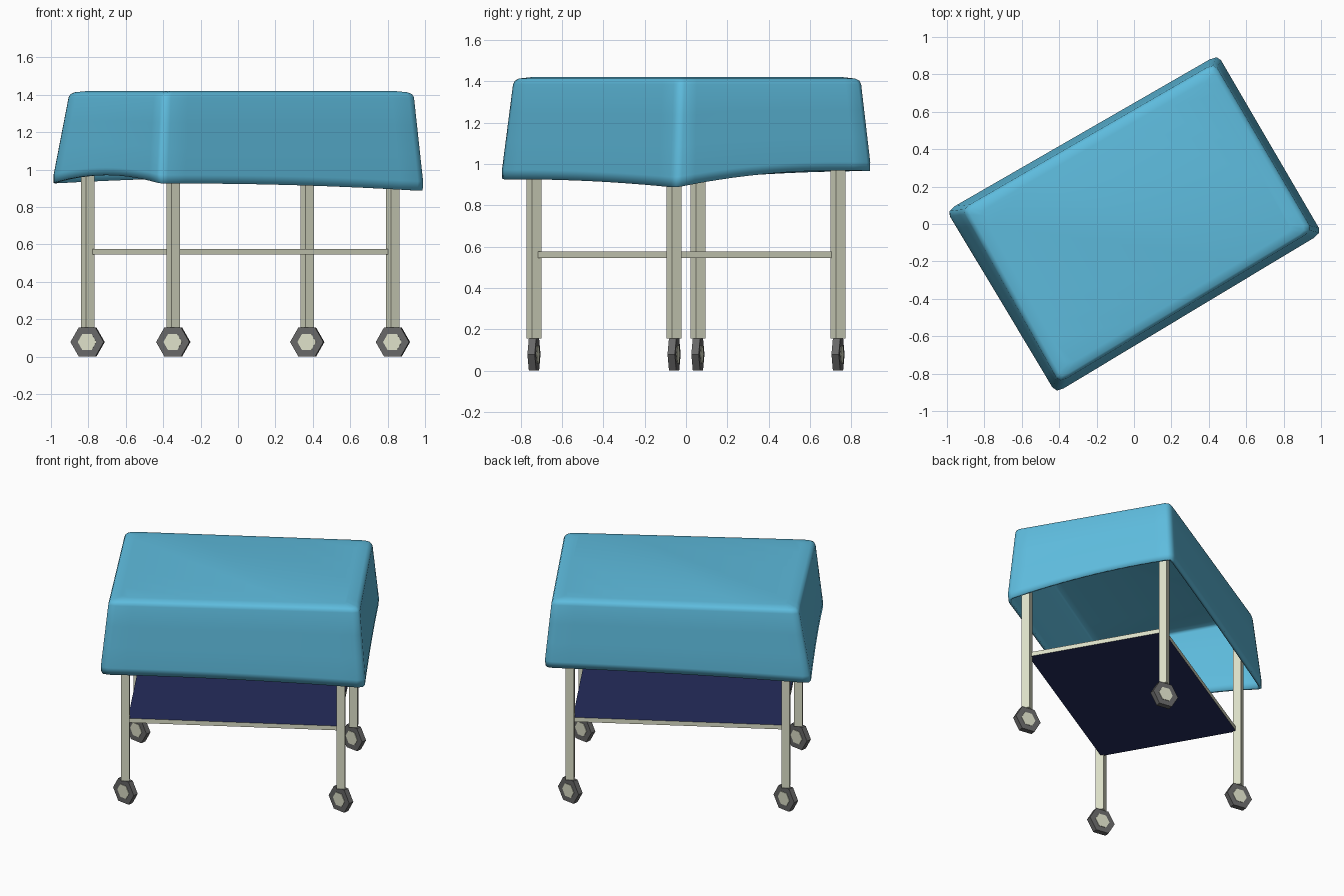
import bpy, bmesh, math
from mathutils import Vector, Matrix

if "Cube" in bpy.data.objects:
    bpy.data.objects.remove(bpy.data.objects["Cube"])


def material(name, rgb):
    m = bpy.data.materials.new(name)
    m.use_nodes = True
    m.diffuse_color = (*rgb, 1)
    m.node_tree.nodes["Principled BSDF"].inputs["Base Color"].default_value = (*rgb, 1)
    return m


BLUE = material("sky blue cloth", (0.112, 0.503, 0.73))
CREAM = material("cream frame", (0.72, 0.74, 0.58))
NAVY = material("navy shelf", (0.018, 0.026, 0.109))
GREY = material("grey rubber", (0.135, 0.135, 0.135))


def finish(name, bm, *mats):
    bmesh.ops.recalc_face_normals(bm, faces=bm.faces)
    me = bpy.data.meshes.new(name)
    bm.to_mesh(me)
    bm.free()
    for m in mats:
        me.materials.append(m)
    ob = bpy.data.objects.new(name, me)
    bpy.context.collection.objects.link(ob)
    return ob


def box(name, centre, size, turn, *mats):
    bm = bmesh.new()
    place = Matrix.Translation(centre) @ Matrix.Rotation(turn, 4, 'Z') @ Matrix.Diagonal((*size, 1))
    bmesh.ops.create_cube(bm, size=1, matrix=place)
    return finish(name, bm, *mats)


def hex_disc(name, centre, radius, depth, turn, mat):
    bm = bmesh.new()
    # point of the hexagon lies along x, axle along y
    place = (Matrix.Translation(centre) @ Matrix.Rotation(turn, 4, 'Z')
             @ Matrix.Rotation(math.pi / 2, 4, 'X') @ Matrix.Rotation(math.pi / 2, 4, 'Z'))
    bmesh.ops.create_cone(bm, cap_ends=True, segments=6, radius1=radius,
                          radius2=radius, depth=depth, matrix=place)
    # make sure a flat side is at the bottom
    if min(v.co.z for v in bm.verts) < centre.z - radius * 0.95:
        bmesh.ops.rotate(bm, verts=bm.verts, cent=centre, matrix=Matrix.Rotation(
            math.pi / 6, 3, Vector((-math.sin(turn), math.cos(turn), 0))))
    return finish(name, bm, mat)


# Legs and wheels, at the corners of a rectangle turned on the floor
TURN = math.radians(30)
WHEEL_TURN = math.radians(-9)
spin = Matrix.Rotation(TURN, 3, 'Z')
middle = Vector((0.012, 0, 0))
for side_x, end in ((-1, "right"), (1, "left")):
    for side_y, row in ((-1, "front"), (1, "back")):
        foot = middle + spin @ Vector((side_x * 0.678, side_y * 0.458, 0))
        tag = f"{row}_{end}"
        box(f"{tag}_leg", foot + Vector((0, 0, 0.765)), (0.053, 0.053, 1.22), TURN, CREAM)
        axle = foot + Vector((0, 0, 0.078))
        hex_disc(f"{tag}_wheel", axle, 0.09, 0.036, WHEEL_TURN, GREY)
        hex_disc(f"{tag}_hub", axle, 0.05, 0.042, WHEEL_TURN, CREAM)

# Shelf: navy faces above and below, cream edges
shelf = box("shelf", middle + Vector((0, 0, 0.56)), (1.326, 0.902, 0.03), TURN, CREAM, NAVY)
for p in shelf.data.polygons:
    p.material_index = int(abs(p.normal.z) > 0.5)

# Cloth cover: hem corners, top corners and how far each hem side arches
hem = [Vector(c) for c in ((-0.42, -0.91, 0.925), (1.01, -0.05, 0.885),
                           (0.45, 0.91, 0.965), (-1.01, 0.07, 0.925))]
crown = [Vector(c) for c in ((-0.40, -0.85, 1.385), (0.955, -0.035, 1.385),
                             (0.43, 0.86, 1.385), (-0.92, 0.08, 1.385))]
ARCH = (0.012, 0.03, 0.01, 0.045)
STEPS = 14
TRIM = 0.03


def outline(corners, arches):
    def at(i, t):
        p = corners[i].lerp(corners[(i + 1) % 4], t)
        p.z += arches[i] * 4 * t * (1 - t)
        return p
    pts = []
    for i in range(4):
        before, after = at(i - 1, 1 - TRIM), at(i, TRIM)
        pts.append(corners[i] * 0.5 + (before + after) * 0.25)
        pts += [at(i, TRIM + (1 - 2 * TRIM) * k / STEPS) for k in range(STEPS + 1)]
    return pts


low, high = outline(hem, ARCH), outline(crown, (0, 0, 0, 0))
rings = [[a.lerp(b, f) for a, b in zip(low, high)] for f in (0, 0.1, 0.4, 0.7, 1)]
# hem tucks in slightly
rings[0] = [Vector((p.x * 0.992, p.y * 0.992, p.z)) for p in rings[0]]
for scale, z in ((0.99, 1.402), (0.965, 1.413), (0.89, 1.42)):
    rings.append([Vector((p.x * scale, p.y * scale, z)) for p in high])

bm = bmesh.new()
loops = [[bm.verts.new(p) for p in ring] for ring in rings]
for a, b in zip(loops, loops[1:]):
    for i in range(len(a)):
        j = (i + 1) % len(a)
        bm.faces.new((a[i], a[j], b[j], b[i]))
bm.faces.new(loops[-1])
cover = finish("cloth_cover", bm, BLUE)
if cover.data.polygons[-1].normal.z < 0:
    cover.data.flip_normals()
bpy.ops.object.select_all(action='DESELECT')
cover.select_set(True)
bpy.context.view_layer.objects.active = cover
bpy.ops.object.shade_smooth_by_angle(angle=math.radians(60))
thick = cover.modifiers.new("cloth thickness", 'SOLIDIFY')
thick.thickness = 0.018
thick.offset = -1
